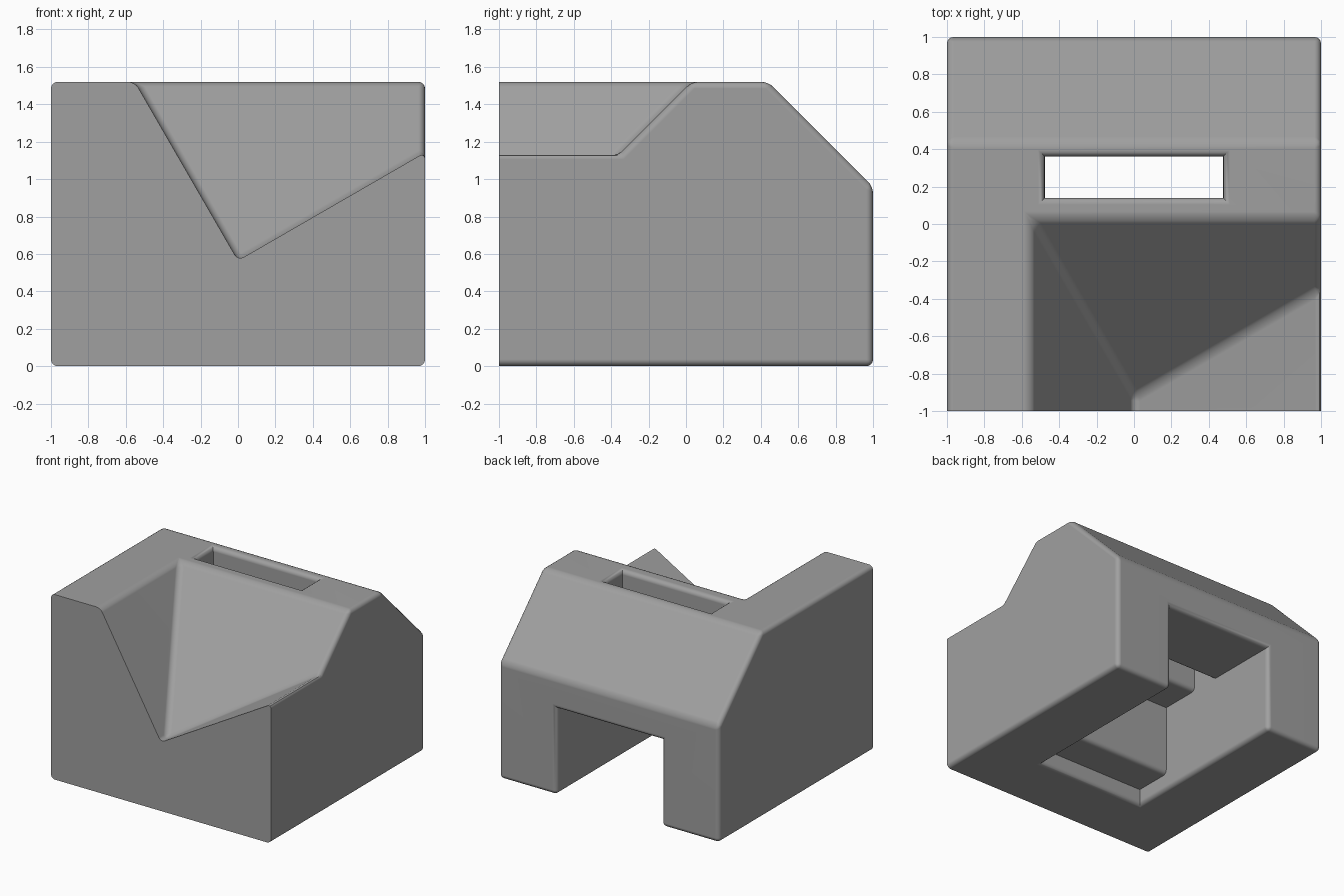
import bpy, bmesh
from mathutils import Vector

if "Cube" in bpy.data.objects:
    bpy.data.objects.remove(bpy.data.objects["Cube"])

TOP = 1.52
grey = bpy.data.materials.new("matte_grey")
grey.diffuse_color = (0.35, 0.35, 0.35, 1)
grey.use_nodes = True
grey.node_tree.nodes["Principled BSDF"].inputs["Base Color"].default_value = grey.diffuse_color


def prism(name, base, offset):
    """Closed prism: base loop of points swept by offset."""
    bm = bmesh.new()
    face = bm.faces.new([bm.verts.new(p) for p in base])
    ext = bmesh.ops.extrude_face_region(bm, geom=[face], use_keep_orig=True)
    bmesh.ops.translate(bm, vec=offset,
                        verts=[g for g in ext["geom"] if isinstance(g, bmesh.types.BMVert)])
    bmesh.ops.recalc_face_normals(bm, faces=bm.faces)
    mesh = bpy.data.meshes.new(name)
    bm.to_mesh(mesh)
    bm.free()
    ob = bpy.data.objects.new(name, mesh)
    bpy.context.collection.objects.link(ob)
    return ob


def side_prism(name, profile, half_width):
    return prism(name, [(-half_width, y, z) for y, z in profile], (2 * half_width, 0, 0))


# Block with a sloped upper back
body = side_prism("wedge_block", [(-1, 0), (1, 0), (1, 0.96), (0.44, TOP), (-1, TOP)], 1)
body.data.materials.append(grey)

# Tilted V pocket in the front, ending in a 45 degree back wall
high = 2.0
left_x = -(high - 0.565) / 1.732
right_x = 1.5
pocket = [(0, 0.565), (right_x, 0.565 + right_x * 0.5774), (right_x, high), (left_x, high)]
cut = prism("pocket_cutter", [(x, -1.5, z) for x, z in pocket], (0, 1, 0))
for v in cut.data.vertices:
    if v.co.y > -1.4:
        v.co.y = v.co.z - 1.49

# Stepped channel below, open to the back, joined to the slot through the top
channel = side_prism("channel_cutter", [
    (-0.50, -0.3), (1.3, -0.3), (1.3, 0.71), (0.36, 0.71), (0.36, 1.8),
    (0.14, 1.8), (0.14, 0.71), (-0.19, 0.71), (-0.19, 0.135), (-0.50, 0.135)], 0.477)

bpy.context.view_layer.objects.active = body
for cutter in (cut, channel):
    mod = body.modifiers.new("cut", 'BOOLEAN')
    mod.operation = 'DIFFERENCE'
    mod.solver = 'EXACT'
    mod.object = cutter
    bpy.ops.object.modifier_apply(modifier=mod.name)
    bpy.data.objects.remove(cutter)

# Rounded edges everywhere except the front outline and inner channel corners
bm = bmesh.new()
bm.from_mesh(body.data)
bmesh.ops.remove_doubles(bm, verts=bm.verts, dist=0.0005)
bmesh.ops.dissolve_limit(bm, angle_limit=0.01, verts=bm.verts, edges=bm.edges)
bm.normal_update()
rounded = []
for e in bm.edges:
    if len(e.link_faces) != 2 or abs(e.calc_face_angle_signed()) < 0.05:
        continue
    mid = (e.verts[0].co + e.verts[1].co) / 2
    on_front = all(v.co.y < -0.999 for v in e.verts)
    inner_corner = e.calc_face_angle_signed() < 0 and mid.z - mid.y < 1.3
    if not on_front and not inner_corner:
        rounded.append(e)
bmesh.ops.bevel(bm, geom=rounded, offset=0.036, offset_type='OFFSET', segments=4,
                profile=0.5, affect='EDGES', loop_slide=False, clamp_overlap=False)
bmesh.ops.recalc_face_normals(bm, faces=bm.faces)
for f in bm.faces:
    f.material_index = 0
bm.to_mesh(body.data)
bm.free()

# Smooth roundings with flat main faces
bpy.ops.object.select_all(action='DESELECT')
body.select_set(True)
bpy.context.view_layer.objects.active = body
bpy.ops.object.shade_smooth_by_angle(angle=0.6)
wn = body.modifiers.new("flat_faces", 'WEIGHTED_NORMAL')
wn.keep_sharp = True
